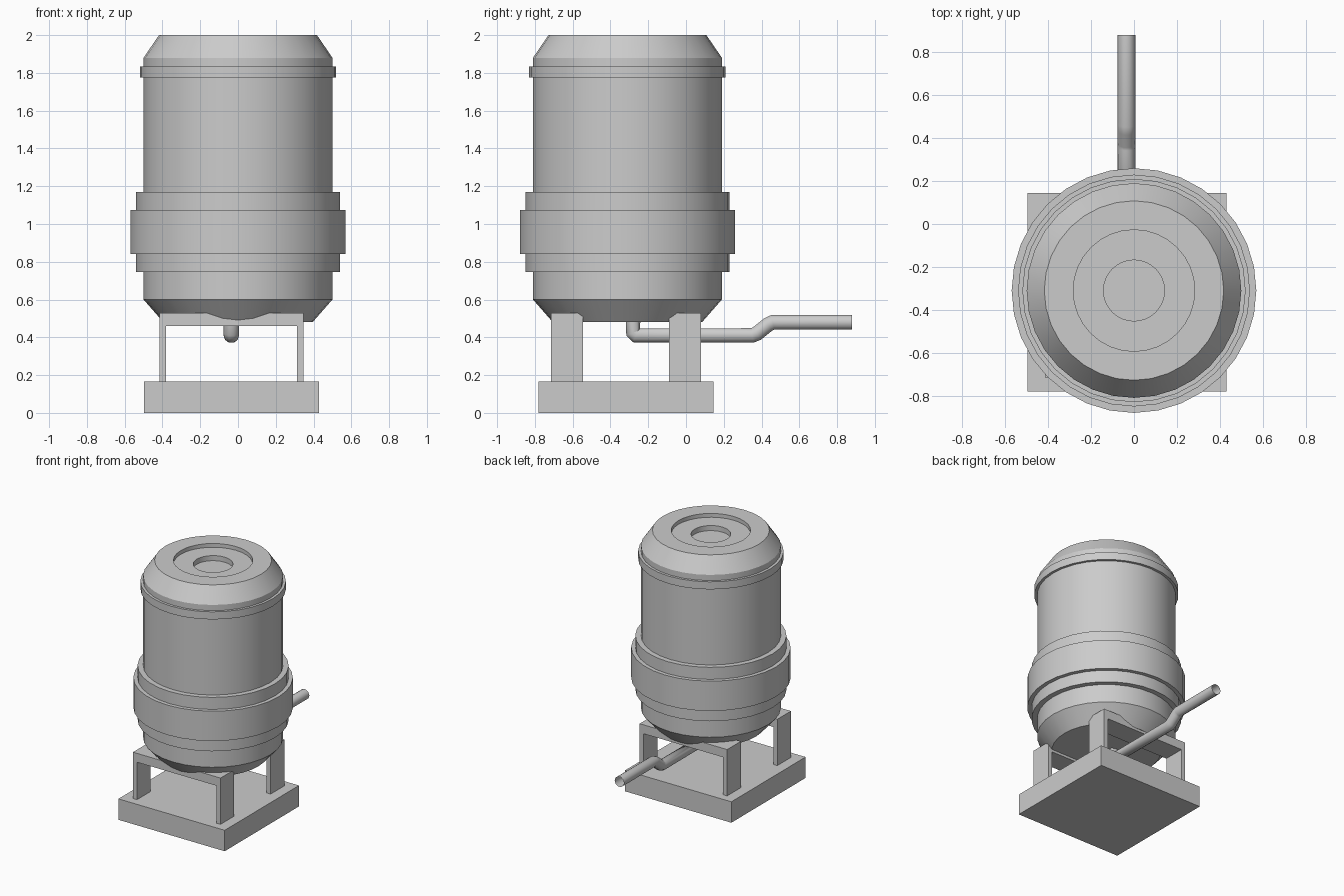
import bpy, bmesh, math
from mathutils import Vector

if "Cube" in bpy.data.objects:
    bpy.data.objects.remove(bpy.data.objects["Cube"])

CY = -0.31  # tank axis in y


def finish(name, bm, smooth=False):
    bmesh.ops.recalc_face_normals(bm, faces=bm.faces)
    me = bpy.data.meshes.new(name)
    bm.to_mesh(me)
    bm.free()
    ob = bpy.data.objects.new(name, me)
    bpy.context.collection.objects.link(ob)
    if smooth:
        bpy.ops.object.select_all(action='DESELECT')
        ob.select_set(True)
        bpy.context.view_layer.objects.active = ob
        bpy.ops.object.shade_smooth_by_angle(angle=math.radians(28))
    return ob


def lathe(name, profile, steps=32):
    bm = bmesh.new()
    vs = [bm.verts.new((r, CY, z)) for r, z in profile]
    es = [bm.edges.new(p) for p in zip(vs, vs[1:])]
    bmesh.ops.spin(bm, geom=vs + es, cent=(0, CY, 0), axis=(0, 0, 1),
                   angle=2 * math.pi, steps=steps)
    bmesh.ops.remove_doubles(bm, verts=bm.verts, dist=1e-4)
    return finish(name, bm, True)


def extrude_profile(name, pts, y0, y1):
    # closed x/z outline pushed along y
    bm = bmesh.new()
    face = bm.faces.new([bm.verts.new((x, y0, z)) for x, z in pts])
    ext = bmesh.ops.extrude_face_region(bm, geom=[face], use_keep_orig=True)
    verts = [v for v in ext["geom"] if isinstance(v, bmesh.types.BMVert)]
    bmesh.ops.translate(bm, verts=verts, vec=Vector((0, y1 - y0, 0)))
    return finish(name, bm)


# Tank: chamfered ends, stepped belt, upper hoop and recessed lid
lathe("tank", [
    (0, 0.48), (0.395, 0.48), (0.5, 0.6), (0.5, 0.745), (0.54, 0.745),
    (0.54, 0.84), (0.57, 0.84), (0.57, 1.075), (0.54, 1.075), (0.54, 1.17),
    (0.5, 1.17), (0.5, 1.775), (0.52, 1.775), (0.52, 1.835), (0.5, 1.835),
    (0.5, 1.88), (0.418, 2.0), (0.283, 2.0), (0.283, 1.97), (0.142, 1.97),
    (0.142, 1.93), (0, 1.93)])

# Base slab
extrude_profile("base_slab",
                [(-0.497, 0), (0.43, 0), (0.43, 0.165), (-0.497, 0.165)],
                -0.78, 0.145)

# Two arched brackets carrying the tank
arch = [(-0.415, 0.165), (-0.38, 0.165), (-0.38, 0.46), (0.313, 0.46),
        (0.313, 0.165), (0.348, 0.165), (0.348, 0.53), (-0.415, 0.53)]
for name, y0, y1 in (("front_bracket", -0.715, -0.545),
                     ("back_bracket", -0.09, 0.08)):
    extrude_profile(name, arch, y0, y1)

# Open drain pipe from under the tank out to the back
path = [(-0.28, 0.5), (-0.28, 0.425), (-0.265, 0.41), (0.35, 0.41),
        (0.375, 0.42), (0.435, 0.468), (0.46, 0.48), (0.88, 0.48)]
cu = bpy.data.curves.new("drain_pipe", 'CURVE')
cu.dimensions = '3D'
cu.bevel_depth = 0.041
cu.bevel_resolution = 3
sp = cu.splines.new('POLY')
sp.points.add(len(path) - 1)
for p, (y, z) in zip(sp.points, path):
    p.co = (-0.035, y, z, 1)
pipe = bpy.data.objects.new("drain_pipe", cu)
bpy.context.collection.objects.link(pipe)
